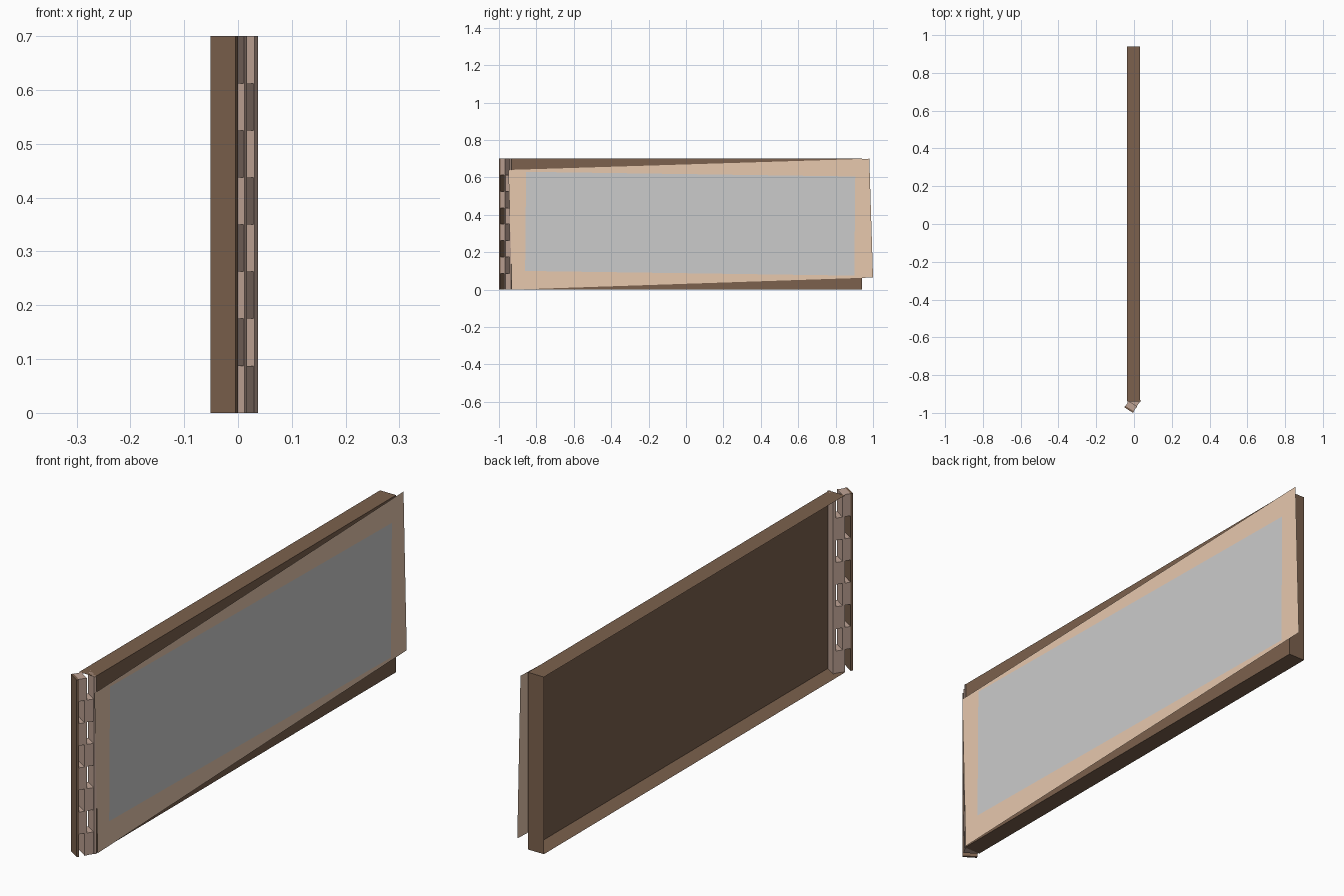
import bpy
from mathutils import Vector

if "Cube" in bpy.data.objects:
    bpy.data.objects.remove(bpy.data.objects["Cube"])


def material(name, rgb):
    m = bpy.data.materials.new(name)
    m.diffuse_color = (*rgb, 1)
    m.use_nodes = True
    m.node_tree.nodes["Principled BSDF"].inputs["Base Color"].default_value = m.diffuse_color
    return m


DARK = material("dark_wood", (0.20, 0.12, 0.075))
LIGHT = material("light_wood", (0.52, 0.37, 0.30))
TAN = material("tan_board", (0.80, 0.58, 0.42))


def add_mesh(name, verts, faces, mat=None):
    me = bpy.data.meshes.new(name)
    me.from_pydata(verts, [], faces)
    ob = bpy.data.objects.new(name, me)
    bpy.context.collection.objects.link(ob)
    if mat:
        me.materials.append(mat)
    return ob


def prism(name, outline, z0, z1, mat):
    n = len(outline)
    verts = [(p[0], p[1], z) for z in (z0, z1) for p in outline]
    faces = [tuple(reversed(range(n))), tuple(range(n, 2 * n))]
    faces += [(i, (i + 1) % n, n + (i + 1) % n, n + i) for i in range(n)]
    return add_mesh(name, verts, faces, mat)


# Shallow panel tray, open at the back (-x) and at the hinge end (-y)
X0, X1, Y, H = -0.037, 0.033, 0.94, 0.70
tray = [(x, y, z) for z in (0, H) for x, y in
        ((X0, -Y), (X1, -Y), (X1, Y), (X0, Y))]
add_mesh("panel_tray", tray,
         [(3, 2, 1, 0), (4, 5, 6, 7), (1, 2, 6, 5), (2, 3, 7, 6)], DARK)

# Slightly crooked mount board and the sheet lying on it
board = [(-0.93, 0.0), (1.0, 0.065), (0.98, 0.70), (-0.95, 0.64)]
sheet = [(-0.86, 0.10), (0.90, 0.075), (0.905, 0.605), (-0.855, 0.63)]
for name, quad, x, mat in (("mount_board", board, 0.0375, TAN),
                           ("grey_sheet", sheet, 0.039, None)):
    add_mesh(name, [(x, y, z) for y, z in quad], [(0, 1, 2, 3)], mat)

# Angled hinge post: upright slats with staggered spacer blocks between them
B = Vector((-0.005, -1.0))
U, V = Vector((0.543, 0.84)), Vector((-0.84, 0.543))


def hinge_part(name, t0, t1, d0, d1, z0, z1, mat):
    outline = [B + U * t + V * d for t, d in
               ((t0, d0), (t1, d0), (t1, d1), (t0, d1))]
    prism(name, outline, z0, z1, mat)


for t0, t1, mat in ((0, 0.009, DARK), (0.031, 0.040, LIGHT),
                    (0.066, 0.077, LIGHT)):
    hinge_part("hinge_slat", t0, t1, 0, 0.055, 0, H, mat)

ROWS = 8
for i in range(ROWS):
    t0, t1 = (0.040, 0.066) if i % 2 == 0 else (0.009, 0.031)
    hinge_part("hinge_block", t0, t1, 0.002, 0.053,
               H * i / ROWS, H * (i + 1) / ROWS, LIGHT)
